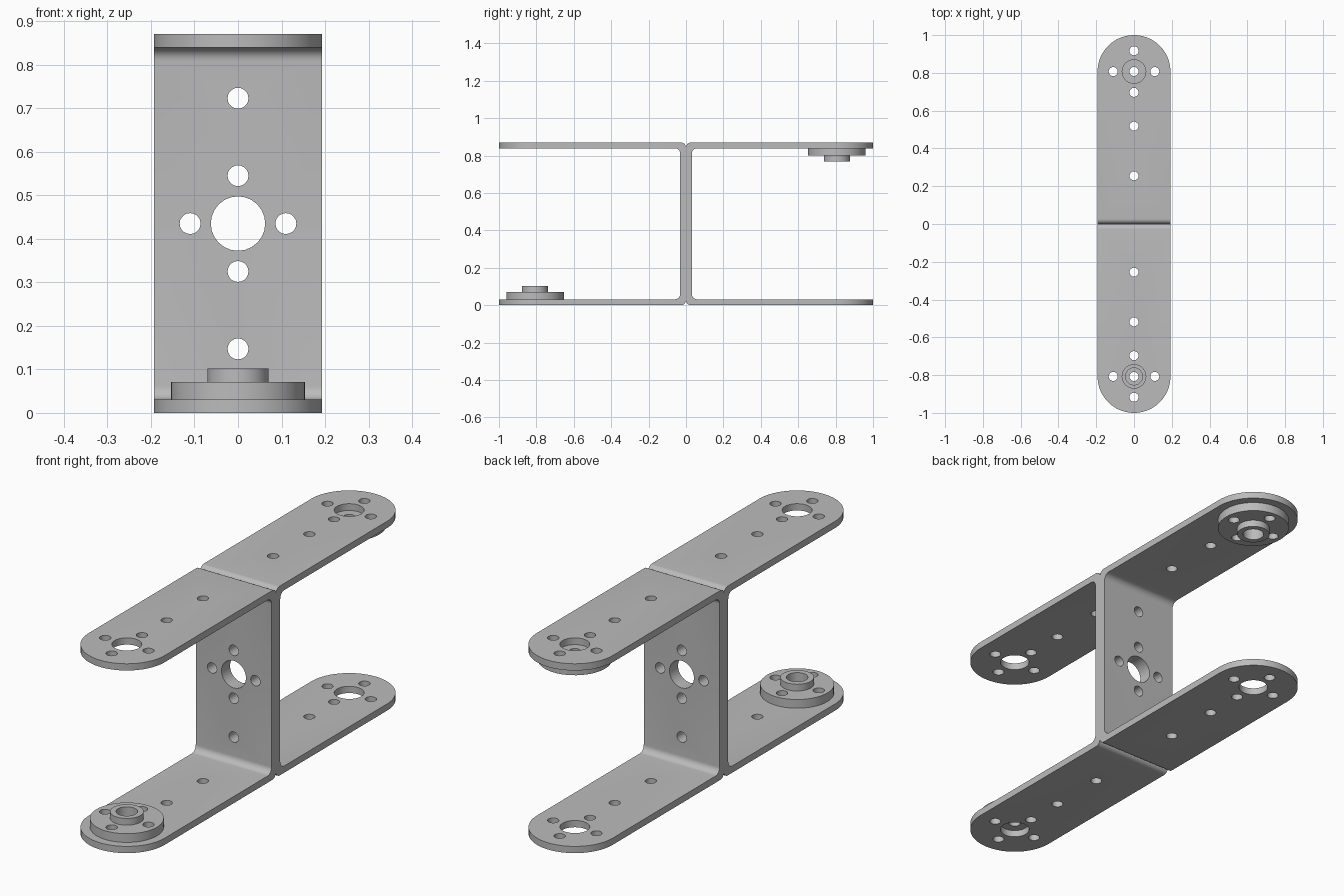
import bpy, bmesh, math
from mathutils import Matrix, Vector

if "Cube" in bpy.data.objects:
    bpy.data.objects.remove(bpy.data.objects["Cube"])

H, T, W = 0.87, 0.031, 0.193      # height, sheet thickness, half width
END, HOLE, BORE = -0.807, 0.024, 0.0625
PITCH = 0.11                      # screw circle radius
MID = H / 2

metal = bpy.data.materials.new("brushed grey")
metal.use_nodes = True
grey = (0.5, 0.5, 0.5, 1)
metal.diffuse_color = grey
metal.node_tree.nodes["Principled BSDF"].inputs["Base Color"].default_value = grey


def to_object(bm, name):
    bmesh.ops.recalc_face_normals(bm, faces=bm.faces)
    mesh = bpy.data.meshes.new(name)
    bm.to_mesh(mesh)
    bm.free()
    mesh.materials.append(metal)
    obj = bpy.data.objects.new(name, mesh)
    bpy.context.collection.objects.link(obj)
    return obj


def arc(cx, cy, r, a0, a1, n):
    angles = [math.radians(a0 + (a1 - a0) * i / n) for i in range(n + 1)]
    return [(cx + r * math.cos(a), cy + r * math.sin(a)) for a in angles]


def prism(points, direction, name):
    """Extrude a closed outline of 3D points along a direction."""
    bm = bmesh.new()
    face = bm.faces.new([bm.verts.new(p) for p in points])
    out = bmesh.ops.extrude_face_region(bm, geom=[face])
    moved = [v for v in out["geom"] if isinstance(v, bmesh.types.BMVert)]
    bmesh.ops.translate(bm, verts=moved, vec=direction)
    return to_object(bm, name)


def add_pin(bm, center, r, length, axis, sides):
    turn = Matrix.Rotation(math.pi / 2, 4, 'X') if axis == 'Y' else Matrix()
    bmesh.ops.create_cone(bm, cap_ends=True, segments=sides, radius1=r, radius2=r,
                          depth=length, matrix=Matrix.Translation(center) @ turn)


def cut(obj, tool, operation):
    mod = obj.modifiers.new("cut", 'BOOLEAN')
    mod.operation, mod.object, mod.solver = operation, tool, 'EXACT'
    bpy.context.view_layer.objects.active = obj
    bpy.ops.object.modifier_apply(modifier=mod.name)
    bpy.data.objects.remove(tool)


def smooth(obj):
    bpy.ops.object.select_all(action='DESELECT')
    obj.select_set(True)
    bpy.context.view_layer.objects.active = obj
    bpy.ops.object.shade_smooth_by_angle(angle=math.radians(30))


def turned_copy(obj, name):
    """Second half: half a turn about the x axis at mid height."""
    copy = obj.copy()
    copy.data = obj.data.copy()
    copy.name = name
    up = Vector((0, 0, MID))
    copy.data.transform(Matrix.Translation(up) @ Matrix.Rotation(math.pi, 4, 'X')
                        @ Matrix.Translation(-up))
    bpy.context.collection.objects.link(copy)


screws = [(PITCH, 0), (-PITCH, 0), (0, PITCH), (0, -PITCH)]

# Bent channel bracket: side profile trimmed to a round-ended plan
ro, ri = 0.027, 0.03
lower = [(-1.1, 0)] + arc(-ro, ro, ro, -90, 0, 8)
inner = arc(-T - ri, T + ri, ri, 0, -90, 8) + [(-1.1, T)]
flip = lambda pts: [(y, H - z) for y, z in reversed(pts)]
outline = lower + flip(lower) + flip(inner) + inner
bracket = prism([(-0.3, y, z) for y, z in outline], (0.6, 0, 0), "front_bracket")
plan = arc(0, END, W, 180, 360, 36) + [(W, 0.1), (-W, 0.1)]
cut(bracket, prism([(x, y, -0.1) for x, y in plan], (0, 0, H + 0.2), "plan"), 'INTERSECT')

# Screw holes and large holes through both arms and the web
bm = bmesh.new()
add_pin(bm, (0, END, MID), BORE, 2, 'Z', 32)
for x, y in screws + [(0, END * -1 - 0.518), (0, END * -1 - 0.255)]:
    add_pin(bm, (x, END + y, MID), HOLE, 2, 'Z', 20)
cut(bracket, to_object(bm, "arm_holes"), 'DIFFERENCE')
bm = bmesh.new()
add_pin(bm, (0, 0, MID), BORE, 0.2, 'Y', 24)
for x, z in screws + [(0, 0.288), (0, -0.288)]:
    add_pin(bm, (x, 0, MID + z), HOLE, 0.2, 'Y', 20)
cut(bracket, to_object(bm, "web_holes"), 'DIFFERENCE')
smooth(bracket)
turned_copy(bracket, "back_bracket")

# Stepped round horn: lathed flange, hub and counterbore
ring = [(HOLE, T), (0.154, T), (0.154, 0.071), (0.07, 0.071),
        (0.07, 0.102), (0.045, 0.102), (0.045, 0.05), (HOLE, 0.05)]
bm = bmesh.new()
verts = [bm.verts.new((r, END, z)) for r, z in ring]
edges = [bm.edges.new((verts[i - 1], v)) for i, v in enumerate(verts)]
bmesh.ops.spin(bm, geom=verts + edges, cent=(0, END, 0), axis=(0, 0, 1),
               angle=math.tau, steps=48, use_merge=True)
bmesh.ops.remove_doubles(bm, verts=bm.verts, dist=0.0001)
horn = to_object(bm, "front_horn")
bm = bmesh.new()
for x, y in screws:
    add_pin(bm, (x, END + y, 0.05), HOLE, 0.2, 'Z', 20)
cut(horn, to_object(bm, "horn_holes"), 'DIFFERENCE')
smooth(horn)
turned_copy(horn, "back_horn")
